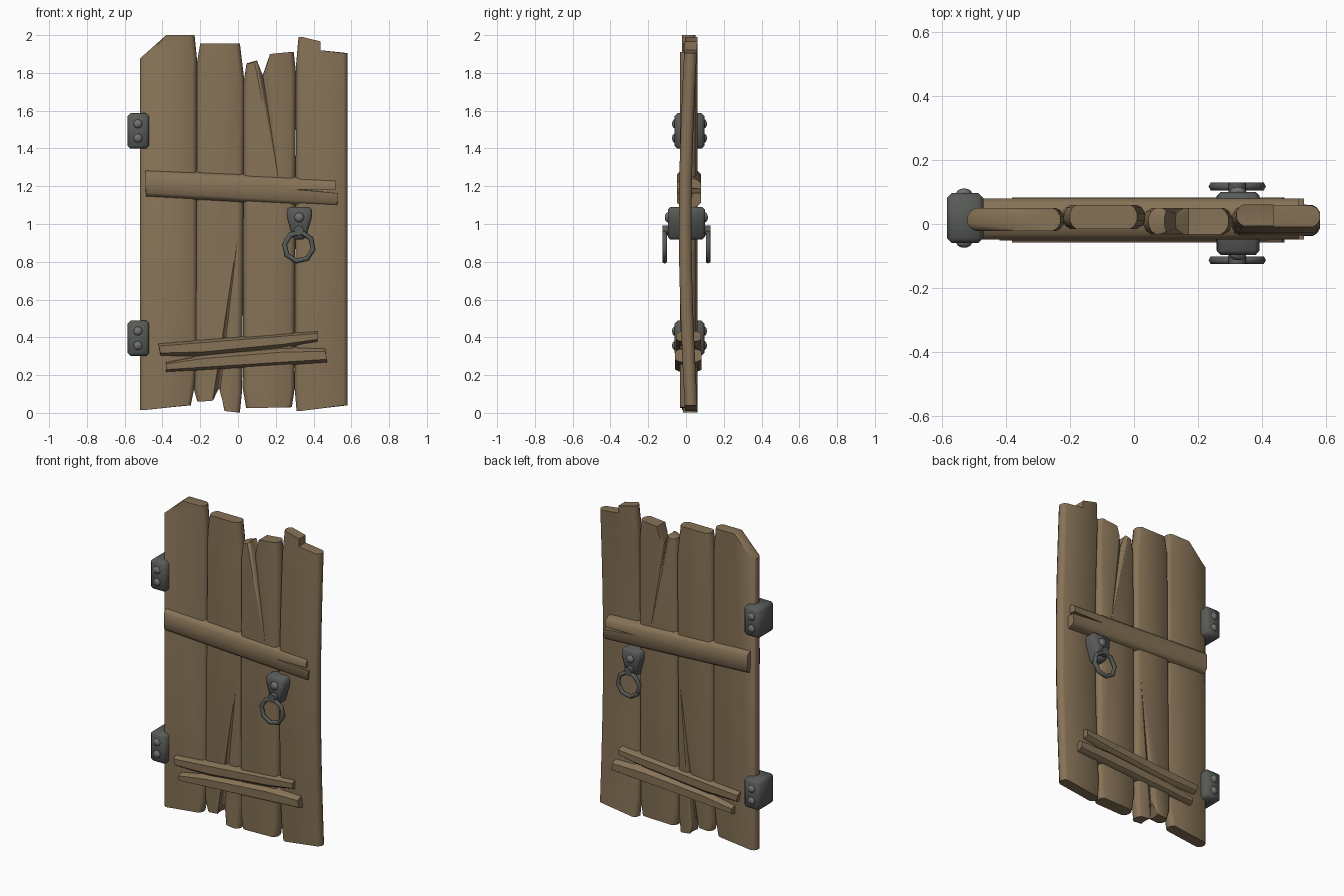
import bpy, bmesh, math
from mathutils import Vector, Matrix

if "Cube" in bpy.data.objects:
    bpy.data.objects.remove(bpy.data.objects["Cube"])

def mat(name, c):
    m = bpy.data.materials.new(name)
    m.diffuse_color = (*c, 1)
    m.use_nodes = True
    m.node_tree.nodes["Principled BSDF"].inputs["Base Color"].default_value = m.diffuse_color
    return m

WOOD = mat("weathered wood", (0.24, 0.168, 0.094))
IRON = mat("dark iron", (0.098, 0.104, 0.098))
BOLT = mat("worn bolt", (0.16, 0.167, 0.16))

def finish(bm, name, material, angle=45):
    bmesh.ops.recalc_face_normals(bm, faces=bm.faces)
    me = bpy.data.meshes.new(name)
    bm.to_mesh(me)
    bm.free()
    ob = bpy.data.objects.new(name, me)
    bpy.context.collection.objects.link(ob)
    me.materials.append(material)
    bpy.ops.object.select_all(action='DESELECT')
    ob.select_set(True)
    bpy.context.view_layer.objects.active = ob
    bpy.ops.object.shade_smooth_by_angle(angle=math.radians(angle))
    return ob

def board(name, pts, y0, y1, inset, bar=None, bow=0.0):
    """Stack copies of an x-z outline from y0 to y1, narrower at front and back.
    Planks narrow in x; bars narrow in z about the line bar = (height, slope, half width)."""
    xs = [p[0] for p in pts]
    cx, hw = (min(xs) + max(xs)) / 2, (max(xs) - min(xs)) / 2
    bm = bmesh.new()
    rings = []
    for t, i in ((0, 1), (0.12, 0.4), (0.35, 0), (0.65, 0), (0.88, 0.4), (1, 1)):
        ring = []
        for x, z in pts:
            if bar:
                c = bar[0] + bar[1] * x
                z = c + (z - c) * (1 - inset * i / bar[2])
            else:
                x = cx + (x - cx) * (1 - inset * i / hw)
            ring.append(bm.verts.new((x, y0 + (y1 - y0) * t, z)))
        rings.append(ring)
    n = len(pts)
    for a, b in zip(rings, rings[1:]):
        for k in range(n):
            bm.faces.new((a[k], a[(k + 1) % n], b[(k + 1) % n], b[k]))
    bm.faces.new(rings[0])
    bm.faces.new(rings[-1][::-1])
    if bow:
        for i in range(1, 8):
            bmesh.ops.bisect_plane(bm, geom=bm.verts[:] + bm.edges[:] + bm.faces[:],
                                   plane_co=(0, 0, i * 0.25), plane_no=(0, 0, 1))
        for v in bm.verts:
            v.co.y -= bow * math.sin(math.pi * v.co.z / 2)
    return finish(bm, name, WOOD)

# Four vertical planks with broken ends
board("plank_1", [(-0.52, 0.015), (-0.25, 0.04), (-0.232, 0.13), (-0.216, 0.3), (-0.218, 1.88),
                  (-0.23, 2.0), (-0.38, 2.0), (-0.52, 1.875)], -0.022, 0.05, 0.026)
p2 = board("plank_2", [(-0.235, 0.13), (-0.215, 0.06), (-0.14, 0.065), (-0.1, 0.13), (-0.065, 0.01),
                       (0.01, 0.003), (0.022, 0.12), (0.035, 1.75), (0.01, 1.955), (-0.2, 1.955),
                       (-0.218, 1.85)], -0.015, 0.06, 0.026)
p3 = board("plank_3", [(0.025, 0.13), (0.043, 0.025), (0.285, 0.03), (0.3, 0.13), (0.307, 1.8),
                       (0.295, 1.91), (0.17, 1.9), (0.13, 1.785), (0.095, 1.865), (0.045, 1.85),
                       (0.03, 1.75)], -0.032, 0.05, 0.026)
board("plank_4", [(0.31, 0.01), (0.58, 0.04), (0.58, 1.905), (0.435, 1.92), (0.435, 1.967),
                  (0.32, 1.99), (0.308, 1.85), (0.3, 0.13)], -0.005, 0.062, 0.024, bow=0.033)

# Tapering cracks that run along the two middle planks, front and back
def crack(target, a, b, y, width, depth):
    bm = bmesh.new()
    a, b = Vector((a[0], y, a[1])), Vector((b[0], y, b[1]))
    side = (b - a).cross(Vector((0, 1, 0))).normalized() * width
    deep = Vector((0, depth, 0))
    ring = [bm.verts.new(a + o) for o in (side, deep, -side, -deep)]
    tip = bm.verts.new(b)
    bm.faces.new(ring)
    for i in range(4):
        bm.faces.new((ring[i], ring[(i + 1) % 4], tip))
    c = finish(bm, "crack_cutter", WOOD, 10)
    c.hide_render = True
    c.display_type = 'WIRE'
    m = target.modifiers.new("crack", 'BOOLEAN')
    m.operation, m.solver, m.object = 'DIFFERENCE', 'EXACT', c

for y in (-0.0155, 0.0605):
    crack(p2, (-0.105, 0.03), (0.0, 0.95), y, 0.035, 0.02)
for y in (-0.0325, 0.0505):
    crack(p3, (0.117, 1.883), (0.22, 1.2), y, 0.035, 0.02)

# Split cross bars passing through to both sides
board("upper_cross_bar", [(-0.488, 1.14), (0.525, 1.085), (0.53, 1.163), (0.3, 1.187), (0.515, 1.19),
                          (0.515, 1.243), (-0.49, 1.29)], -0.048, 0.08, 0.028, (1.19, -0.05, 0.077))
board("lower_cross_bar_top", [(-0.41, 0.3), (-0.18, 0.295), (0.24, 0.34), (0.42, 0.375), (0.42, 0.435),
                              (-0.42, 0.37)], -0.052, 0.08, 0.017, (0.37, 0.083, 0.036))
board("lower_cross_bar_bottom", [(-0.38, 0.215), (0.47, 0.265), (0.462, 0.342), (0.24, 0.35),
                                 (-0.18, 0.312), (-0.38, 0.27)], -0.058, 0.083, 0.017, (0.273, 0.07, 0.037))

def block(name, pts, y0, y1, bevel):
    bm = bmesh.new()
    f = bm.faces.new([bm.verts.new((x, y0, z)) for x, z in pts])
    r = bmesh.ops.extrude_face_region(bm, geom=[f])
    bmesh.ops.translate(bm, vec=(0, y1 - y0, 0),
                        verts=[v for v in r['geom'] if isinstance(v, bmesh.types.BMVert)])
    bmesh.ops.recalc_face_normals(bm, faces=bm.faces)
    bmesh.ops.bevel(bm, geom=bm.edges[:], offset=bevel, segments=1, affect='EDGES', profile=0.5)
    return finish(bm, name, IRON, 50)

def rivet(name, x, y, z, r):
    bm = bmesh.new()
    bmesh.ops.create_uvsphere(bm, u_segments=8, v_segments=6, radius=r,
                              matrix=Matrix.Translation((x, y, z)) @ Matrix.Diagonal((1, 0.65, 1, 1))
                              @ Matrix.Rotation(math.pi / 2, 4, 'X'))
    finish(bm, name, BOLT, 60)

# Hinge blocks with rivets on both faces
for n, z in (("lower", 0.395), ("upper", 1.4925)):
    block(n + "_hinge", [(-0.584, z - 0.094), (-0.47, z - 0.094), (-0.47, z + 0.094), (-0.584, z + 0.094)],
          -0.06, 0.097, 0.016)
    for dz in (-0.038, 0.038):
        for y in (-0.058, 0.095):
            rivet("hinge_rivet", -0.53, y, z + dz, 0.025)

# Tapered handle block, shared by both sides
block("handle_plate", [(0.292, 0.918), (0.357, 0.918), (0.393, 1.04), (0.39, 1.09), (0.26, 1.09),
                       (0.257, 1.04)], -0.096, 0.1, 0.013)

# Ring pulls on front and back
for n, y, s in (("front", -0.113, -1), ("back", 0.117, 1)):
    rivet(n + "_handle_rivet", 0.324, y - s * 0.018, 1.035, 0.027)
    bm = bmesh.new()
    bmesh.ops.create_cone(bm, cap_ends=True, segments=8, radius1=0.027, radius2=0.027, depth=0.045,
                          matrix=Matrix.Translation((0.322, y - s * 0.01, 0.966))
                          @ Matrix.Rotation(math.pi / 2, 4, 'X'))
    finish(bm, n + "_ring_lug", IRON, 50)
    bpy.ops.mesh.primitive_torus_add(major_segments=8, minor_segments=6, major_radius=0.077,
                                     minor_radius=0.014, location=(0.322, y, 0.88),
                                     rotation=(math.pi / 2, math.radians(10), 0))
    ring = bpy.context.object
    ring.name = n + "_pull_ring"
    ring.data.materials.append(IRON)
    bpy.ops.object.shade_smooth_by_angle(angle=math.radians(65))
